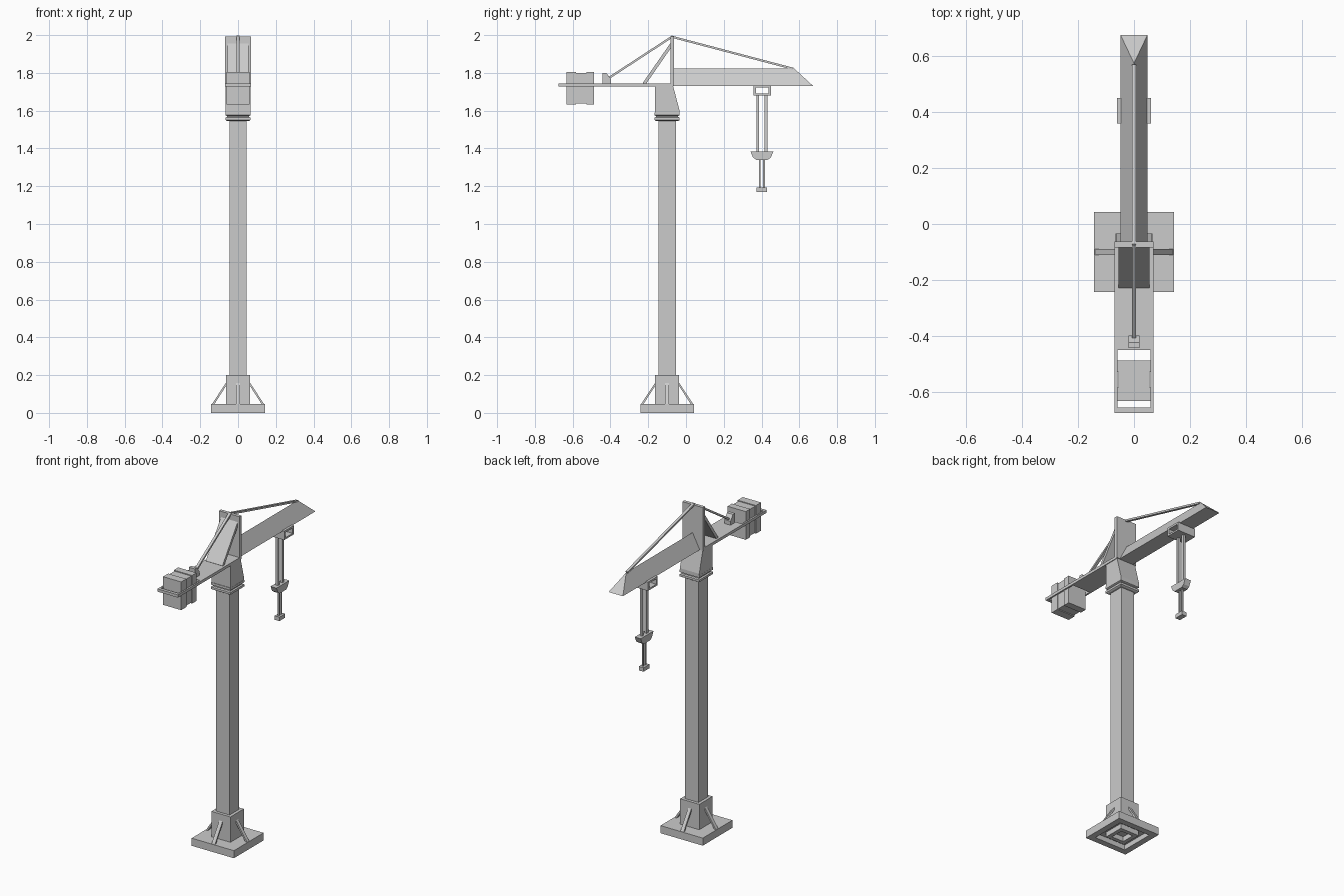
import bpy, bmesh
from math import pi
from mathutils import Vector, Matrix

if "Cube" in bpy.data.objects:
    bpy.data.objects.remove(bpy.data.objects["Cube"])

MAST_Y = -0.10


def finish(name, bm):
    bmesh.ops.recalc_face_normals(bm, faces=bm.faces)
    me = bpy.data.meshes.new(name)
    bm.to_mesh(me)
    bm.free()
    ob = bpy.data.objects.new(name, me)
    bpy.context.collection.objects.link(ob)
    return ob


def box(name, x, y, z):
    """Box from (min, max) ranges."""
    bm = bmesh.new()
    bmesh.ops.create_cube(bm, size=1)
    for v in bm.verts:
        v.co = [r[0] if c < 0 else r[1] for c, r in zip(v.co, (x, y, z))]
    return finish(name, bm)


def prism(name, profile, hx, matrix=Matrix()):
    """(y, z) profile extruded from -hx to +hx along x."""
    bm = bmesh.new()
    f = bm.faces.new([bm.verts.new((-hx, y, z)) for y, z in profile])
    ext = bmesh.ops.extrude_face_region(bm, geom=[f])
    bmesh.ops.translate(bm, vec=(2 * hx, 0, 0),
                        verts=[g for g in ext['geom'] if isinstance(g, bmesh.types.BMVert)])
    bm.transform(matrix)
    return finish(name, bm)


def bar(name, a, b, hx, t):
    """Flat bar in the yz plane between two (y, z) points, t thick."""
    a, b = Vector(a), Vector(b)
    d = (b - a).normalized()
    n = Vector((-d.y, d.x)) * t / 2
    return prism(name, [a + n, b + n, b - n, a - n], hx)


def square_loft(name, rings, cy=MAST_Y):
    """Square rings (half width, z) joined in order and capped."""
    bm = bmesh.new()
    loops = [[bm.verts.new((sx * h, cy + sy * h, z))
              for sx, sy in ((-1, -1), (1, -1), (1, 1), (-1, 1))] for h, z in rings]
    for p, q in zip(loops, loops[1:]):
        for i in range(4):
            j = (i + 1) % 4
            bm.faces.new((p[i], p[j], q[j], q[i]))
    bm.faces.new(loops[0])
    bm.faces.new(loops[-1])
    return finish(name, bm)


# Foot, hollow underneath, with the mast socket
square_loft("base_and_socket", [
    (0.04, 0.03), (0.04, 0.0), (0.064, 0.0), (0.064, 0.03), (0.105, 0.03), (0.105, 0.0),
    (0.142, 0.0), (0.142, 0.046), (0.064, 0.046), (0.064, 0.2), (0.04, 0.2)])

# Sloping braces on the four sides of the socket
for i in range(4):
    m = Matrix.Translation((0, MAST_Y, 0)) @ Matrix.Rotation(i * pi / 2, 4, 'Z')
    prism(f"base_brace_{i + 1}",
          [(0.06, 0.165), (0.06, 0.148), (0.126, 0.045), (0.139, 0.045)], 0.011, m)

# Mast and stepped collar
square_loft("mast", [(0.046, 0.19), (0.046, 1.56)])
square_loft("collar", [(0.058, 1.545), (0.066, 1.55), (0.066, 1.563), (0.058, 1.567),
                       (0.058, 1.572), (0.066, 1.576), (0.066, 1.59)])

# Slewing head with slanted front
prism("slewing_head", [(-0.163, 1.588), (-0.034, 1.588), (-0.034, 1.60),
                       (-0.068, 1.73), (-0.163, 1.73)], 0.065)

# Rear deck with an opening for the counterweight
DECK = (1.727, 1.744)
box("rear_deck", (-0.069, 0.069), (-0.45, -0.068), DECK)
box("rear_deck_end", (-0.069, 0.069), (-0.674, -0.655), DECK)
for s, side in ((-1, "left"), (1, "right")):
    xs = sorted((s * 0.059, s * 0.069))
    box(f"rear_deck_rail_{side}", xs, (-0.655, -0.45), DECK)

# Counterweight of three slabs, the middle one slightly smaller
for i, (y0, y1, inset) in enumerate(((-0.632, -0.583, 0), (-0.583, -0.528, 0.005),
                                     (-0.528, -0.486, 0))):
    w = 0.061 - inset
    box(f"counterweight_slab_{i + 1}", (-w, w), (y0, y1), (1.633 + inset, 1.804 - inset))

# Tower plate and its sloping rear panel
box("tower_plate", (-0.069, 0.069), (-0.083, -0.063), (1.73, 1.992))
bar("rear_panel", (-0.222, 1.742), (-0.076, 1.952), 0.056, 0.017)

# Rear tie anchor
prism("tie_anchor", [(-0.443, 1.742), (-0.398, 1.742), (-0.398, 1.768),
                     (-0.422, 1.80), (-0.443, 1.80)], 0.02)

# Tie bars from the tower top
bar("front_tie", (-0.078, 1.992), (0.567, 1.822), 0.008, 0.011)
bar("rear_tie", (-0.07, 1.994), (-0.41, 1.772), 0.008, 0.011)

# Jib: triangular section with a sloping nose
bm = bmesh.new()
a, b, c, d, e, f = [bm.verts.new(p) for p in (
    (-0.048, -0.07, 1.73), (0.048, -0.07, 1.73), (0, -0.07, 1.823),
    (-0.048, 0.674, 1.73), (0.048, 0.674, 1.73), (0, 0.573, 1.823))]
for vs in ((a, b, c), (d, f, e), (a, d, e, b), (b, e, f, c), (c, f, d, a)):
    bm.faces.new(vs)
finish("jib", bm)

# Trolley: open rectangular frame
box("trolley_top", (-0.06, 0.06), (0.358, 0.450), (1.722, 1.734))
box("trolley_bottom", (-0.06, 0.06), (0.358, 0.450), (1.68, 1.69))
for y0, y1, side in ((0.358, 0.370, "rear"), (0.438, 0.450, "front")):
    box(f"trolley_wall_{side}", (-0.06, 0.06), (y0, y1), (1.69, 1.722))

# Hoist ropes, hook block and hook
HOOK_Y = 0.402
for s, side in ((-1, "rear"), (1, "front")):
    for part, off, h, zr in (("upper_rope", 0.022, 0.0075, (1.38, 1.685)),
                             ("lower_rope", 0.011, 0.0045, (1.19, 1.345))):
        cy = HOOK_Y + s * off
        box(f"{part}_{side}", (-h, h), (cy - h, cy + h), zr)
prism("hook_block", [(HOOK_Y + y, z) for y, z in (
    (-0.061, 1.384), (0.061, 1.384), (0.047, 1.352), (0.03, 1.34),
    (-0.03, 1.34), (-0.047, 1.352))], 0.02)
box("hook", (-0.016, 0.016), (HOOK_Y - 0.028, HOOK_Y + 0.028), (1.17, 1.194))
